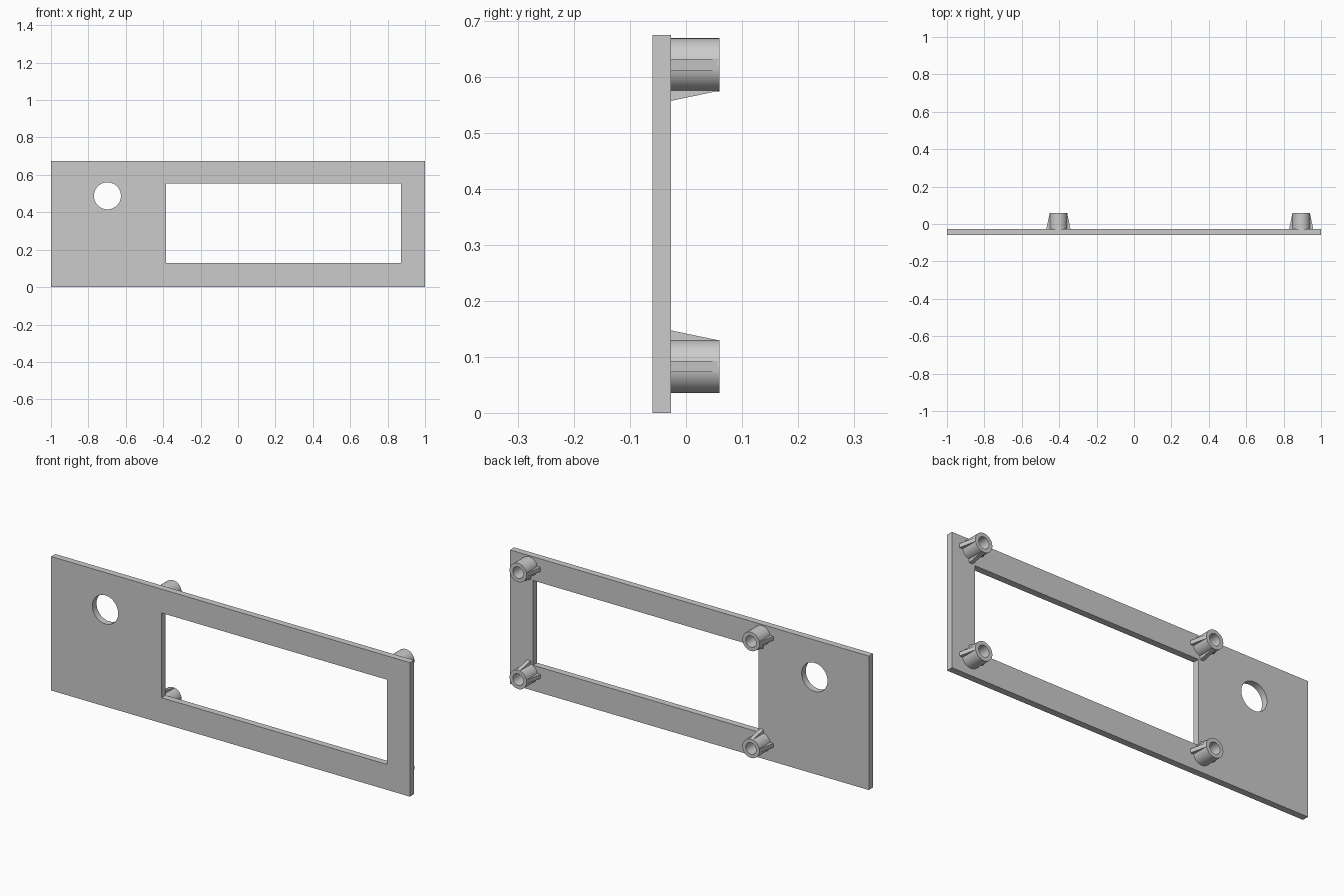
import bpy
import bmesh
import math
from mathutils import Matrix, Vector

cube = bpy.data.objects.get("Cube")
if cube:
    bpy.data.objects.remove(cube, do_unlink=True)

FRONT, BACK, TIP = -0.06, -0.027, 0.06
HEIGHT = 0.675

grey = bpy.data.materials.new("grey_plastic")
grey.use_nodes = True
colour = (0.6, 0.6, 0.6, 1)
grey.diffuse_color = colour
grey.node_tree.nodes["Principled BSDF"].inputs["Base Color"].default_value = colour


def finish(name, bm):
    bmesh.ops.recalc_face_normals(bm, faces=bm.faces)
    mesh = bpy.data.meshes.new(name)
    bm.to_mesh(mesh)
    bm.free()
    mesh.materials.append(grey)
    obj = bpy.data.objects.new(name, mesh)
    bpy.context.collection.objects.link(obj)
    return obj


def box(name, x0, x1, y0, y1, z0, z1):
    bm = bmesh.new()
    bmesh.ops.create_cube(bm, size=1)
    size = Vector((x1 - x0, y1 - y0, z1 - z0))
    centre = Vector((x0 + x1, y0 + y1, z0 + z1)) / 2
    for v in bm.verts:
        v.co = v.co * size + centre
    return finish(name, bm)


def cut(target, cutter):
    cutter.hide_render = True
    mod = target.modifiers.new("opening", 'BOOLEAN')
    mod.operation = 'DIFFERENCE'
    mod.solver = 'EXACT'
    mod.object = cutter
    bpy.context.view_layer.objects.active = target
    bpy.ops.object.modifier_apply(modifier=mod.name)
    bpy.data.objects.remove(cutter, do_unlink=True)


def smooth(obj):
    bpy.ops.object.select_all(action='DESELECT')
    obj.select_set(True)
    bpy.context.view_layer.objects.active = obj
    bpy.ops.object.shade_smooth_by_angle(angle=math.radians(30))


# Face plate with display window and round hole
plate = box("face_plate", -1, 1, FRONT, BACK, 0, HEIGHT)
cut(plate, box("window_cutter", -0.385, 0.872, -0.2, 0.2, 0.128, 0.555))
bm = bmesh.new()
bmesh.ops.create_cone(bm, cap_ends=True, segments=64, radius1=0.072,
                      radius2=0.072, depth=0.4)
bm.transform(Matrix.Translation((-0.698, 0, 0.488)) @ Matrix.Rotation(math.pi / 2, 4, 'X'))
cut(plate, finish("hole_cutter", bm))
smooth(plate)


# Hollow standoff: a wall profile spun around the y axis
def standoff(name, x, z, outer=0.0475, inner=0.029):
    bm = bmesh.new()
    profile = [(inner, BACK), (inner, TIP), (outer, TIP), (outer, BACK)]
    verts = [bm.verts.new((r, y, 0)) for r, y in profile]
    edges = [bm.edges.new(pair) for pair in zip(verts, verts[1:])]
    bmesh.ops.spin(bm, geom=verts + edges, axis=(0, 1, 0), cent=(0, 0, 0),
                   angle=math.tau, steps=48)
    bmesh.ops.remove_doubles(bm, verts=bm.verts, dist=1e-5)
    bm.transform(Matrix.Translation((x, 0, z)))
    smooth(finish(name, bm))


# Three tapered ribs: two sideways and one toward the middle of the plate
def ribs(name, x, z, inward):
    bm = bmesh.new()
    for angle in (0, math.pi, -inward * math.pi / 2):
        side = [(0.04, BACK), (0.0645, BACK), (0.0465, TIP - 0.001), (0.04, TIP - 0.001)]
        face = bm.faces.new([bm.verts.new((r, y, -0.01)) for r, y in side])
        new = bmesh.ops.extrude_face_region(bm, geom=[face])["geom"]
        top = [g for g in new if isinstance(g, bmesh.types.BMVert)]
        bmesh.ops.translate(bm, verts=top, vec=(0, 0, 0.02))
        verts = list(face.verts) + top
        turn = Matrix.Rotation(angle, 4, 'Y')
        bmesh.ops.transform(bm, verts=verts, matrix=Matrix.Translation((x, 0, z)) @ turn)
    finish(name, bm)


for side, x in (("right", -0.404), ("left", 0.894)):
    for level, z, inward in (("lower", 0.083, 1), ("upper", 0.622, -1)):
        standoff(f"{level}_{side}_standoff", x, z)
        ribs(f"{level}_{side}_ribs", x, z, inward)
